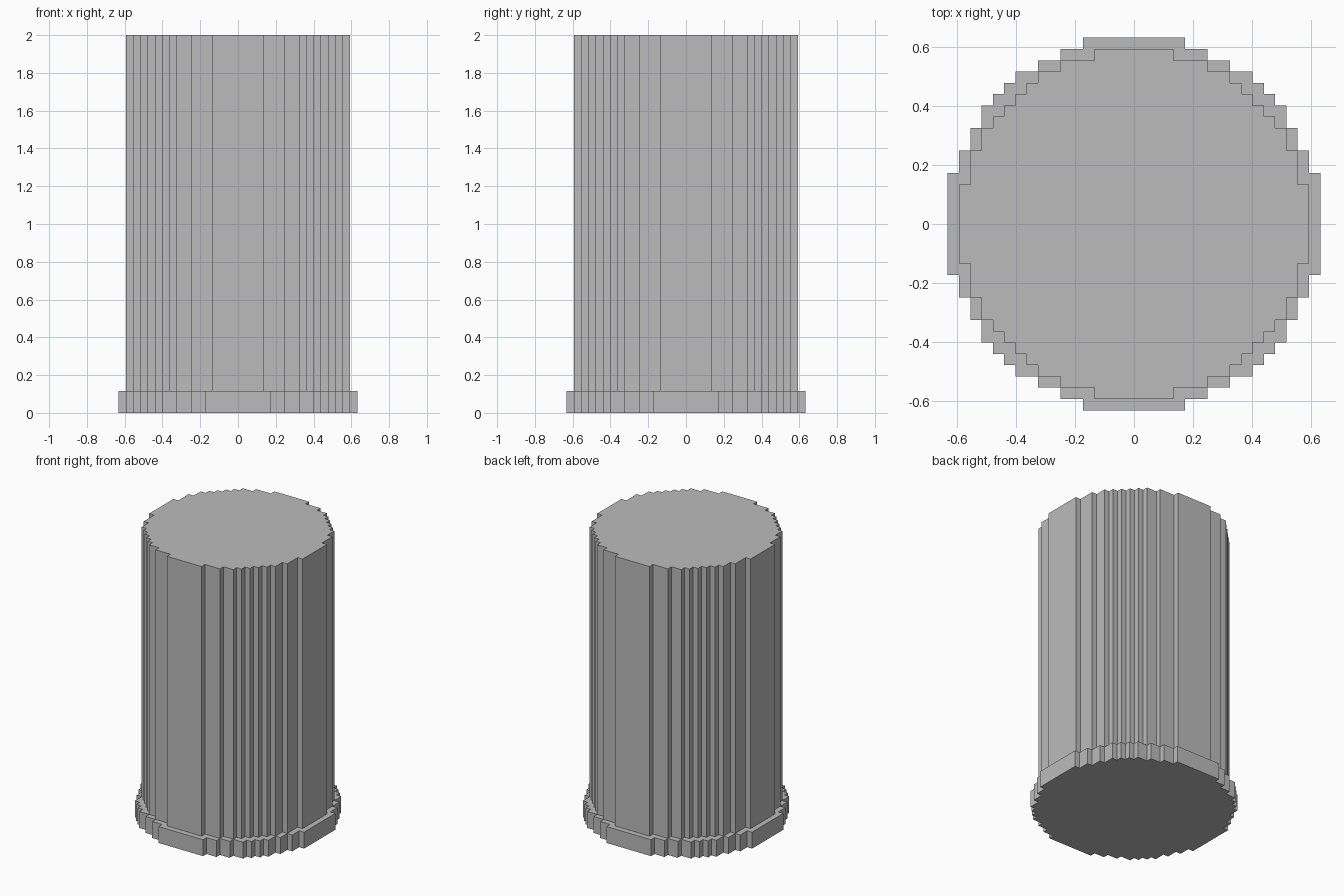
import bpy
import bmesh

cube = bpy.data.objects.get("Cube")
if cube:
    bpy.data.objects.remove(cube, do_unlink=True)

UNIT = 0.0383       # size of one block step
BASE_TOP = 3 * UNIT
HEIGHT = 2.0

grey = bpy.data.materials.new("stone_grey")
grey.use_nodes = True
colour = (0.5, 0.5, 0.5, 1.0)
grey.diffuse_color = colour
grey.node_tree.nodes["Principled BSDF"].inputs["Base Color"].default_value = colour


def stepped_outline(corners):
    """Full blocky circle from the outer corners of one quadrant."""
    quarter = []
    for i, (x, y) in enumerate(corners):
        quarter.append((x, y))
        if i + 1 < len(corners):
            quarter.append((x, corners[i + 1][1]))
    # the quadrant runs clockwise from +y to +x; turn it four times
    outline = []
    for _ in range(4):
        outline += quarter
        quarter = [(y, -x) for x, y in quarter]
    return [(x * UNIT, y * UNIT) for x, y in reversed(outline)]


def stepped_drum(name, corners, bottom, top):
    bm = bmesh.new()
    cap = bm.faces.new([bm.verts.new((x, y, bottom)) for x, y in stepped_outline(corners)])
    side = bmesh.ops.extrude_face_region(bm, geom=[cap], use_keep_orig=True)
    raised = [g for g in side["geom"] if isinstance(g, bmesh.types.BMVert)]
    bmesh.ops.translate(bm, verts=raised, vec=(0, 0, top - bottom))
    bmesh.ops.recalc_face_normals(bm, faces=bm.faces)
    mesh = bpy.data.meshes.new(name)
    bm.to_mesh(mesh)
    bm.free()
    mesh.materials.append(grey)
    obj = bpy.data.objects.new(name, mesh)
    bpy.context.collection.objects.link(obj)
    return obj


# Wide foot
stepped_drum("base_plinth",
             [(4.5, 16.5), (6.5, 15.5), (8.5, 14.5), (10.5, 13.5), (11.5, 12.5),
              (12.5, 11.5), (13.5, 10.5), (14.5, 8.5), (15.5, 6.5), (16.5, 4.5)],
             0, BASE_TOP)

# Tall shaft
stepped_drum("column_shaft",
             [(3.5, 15.5), (6.5, 14.5), (8.5, 13.5), (9.5, 12.5), (10.5, 11.5),
              (11.5, 10.5), (12.5, 9.5), (13.5, 8.5), (14.5, 6.5), (15.5, 3.5)],
             BASE_TOP, HEIGHT)
